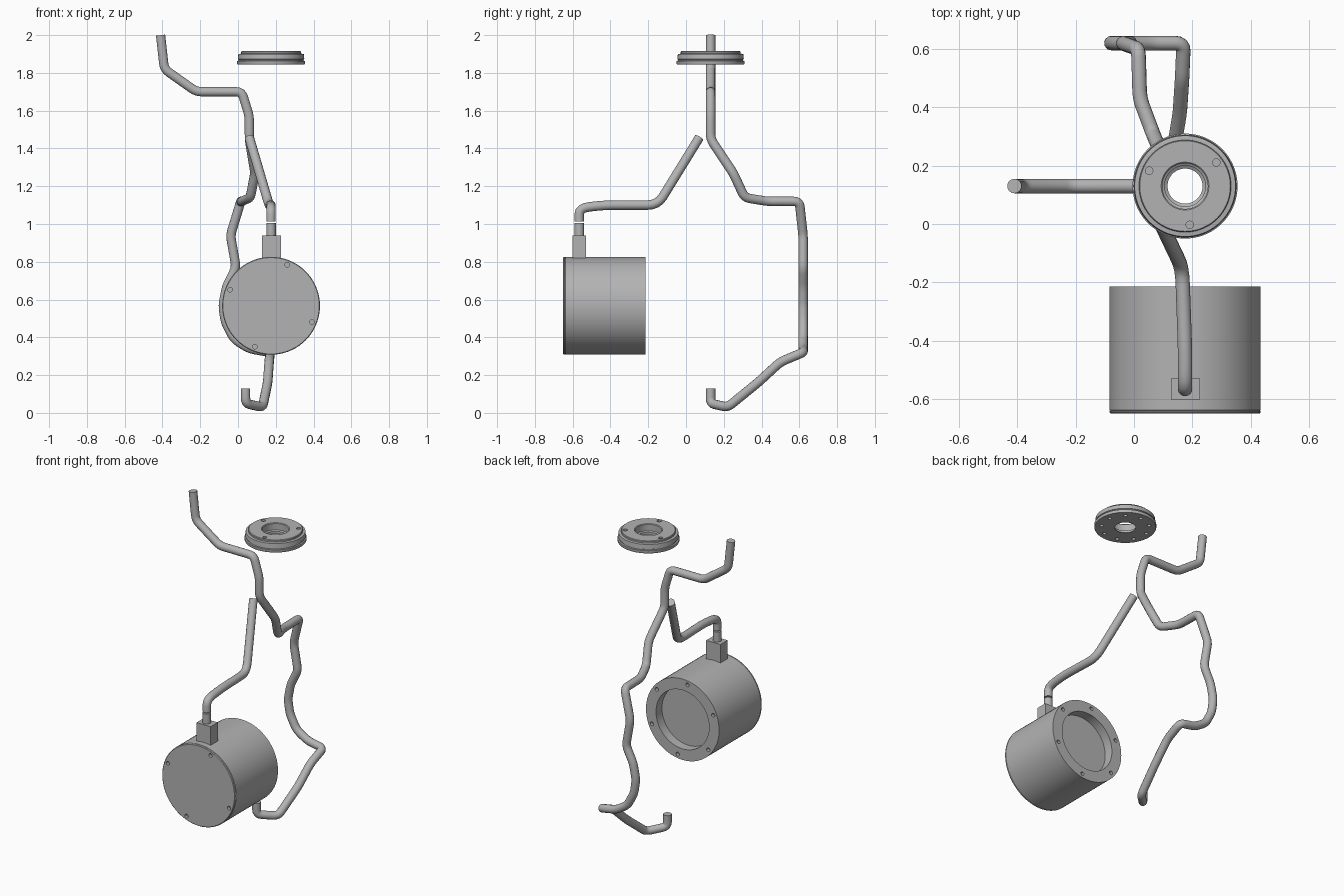
import bpy, bmesh
from math import sin, cos, radians, tau
from mathutils import Vector, Matrix

old = bpy.data.objects.get("Cube")
if old:
    bpy.data.objects.remove(old)

grey = bpy.data.materials.new("plain grey")
grey.use_nodes = True
colour = (0.45, 0.45, 0.45, 1)
grey.diffuse_color = colour
grey.node_tree.nodes["Principled BSDF"].inputs["Base Color"].default_value = colour


def select_only(obj):
    bpy.ops.object.select_all(action='DESELECT')
    obj.select_set(True)
    bpy.context.view_layer.objects.active = obj


def finish(obj, angle=30):
    if not obj.data.materials:
        obj.data.materials.append(grey)
    select_only(obj)
    bpy.ops.object.shade_smooth_by_angle(angle=radians(angle))


def mesh_object(name, bm, matrix=Matrix()):
    bmesh.ops.recalc_face_normals(bm, faces=bm.faces)
    bm.transform(matrix)
    mesh = bpy.data.meshes.new(name)
    bm.to_mesh(mesh)
    bm.free()
    mesh.materials.append(grey)
    obj = bpy.data.objects.new(name, mesh)
    bpy.context.collection.objects.link(obj)
    return obj


def lathe(name, profile, matrix, closed=False, steps=72):
    """Revolve (radius, height) points about the local z axis."""
    bm = bmesh.new()
    verts = [bm.verts.new((r, 0, h)) for r, h in profile]
    edges = [bm.edges.new(p) for p in zip(verts, verts[1:])]
    if closed:
        edges.append(bm.edges.new((verts[-1], verts[0])))
    bmesh.ops.spin(bm, geom=verts + edges, cent=(0, 0, 0), axis=(0, 0, 1),
                   angle=tau, steps=steps, use_duplicate=False)
    bmesh.ops.remove_doubles(bm, verts=bm.verts, dist=1e-4)
    return mesh_object(name, bm, matrix)


def drill(obj, matrix, rings):
    """Cut rings of blind holes: (count, first angle, ring radius, hole radius, height, depth)."""
    bm = bmesh.new()
    for count, start, ring, radius, height, depth in rings:
        for i in range(count):
            a = radians(start) + tau * i / count
            bmesh.ops.create_cone(bm, cap_ends=True, segments=16, radius1=radius,
                                  radius2=radius, depth=2 * depth,
                                  matrix=Matrix.Translation((ring * cos(a), ring * sin(a), height)))
    cutter = mesh_object("hole_cutter", bm, matrix)
    cutter.hide_render = True
    mod = obj.modifiers.new("holes", 'BOOLEAN')
    mod.operation, mod.solver, mod.object = 'DIFFERENCE', 'EXACT', cutter
    select_only(obj)
    bpy.ops.object.modifier_apply(modifier=mod.name)
    bpy.data.objects.remove(cutter)


def pipe(name, points, radius=0.025, fillet=0.03):
    """Round tube through the points with softened elbows."""
    pts = [Vector(p) for p in points]
    path = [pts[0]]
    for a, b, c in zip(pts, pts[1:], pts[2:]):
        p = b + (a - b).normalized() * min(fillet, (a - b).length * 0.45)
        q = b + (c - b).normalized() * min(fillet, (c - b).length * 0.45)
        for i in range(5):
            t = i / 4
            path.append(p * (1 - t) ** 2 + b * 2 * t * (1 - t) + q * t * t)
    path.append(pts[-1])
    curve = bpy.data.curves.new(name, 'CURVE')
    curve.dimensions = '3D'
    curve.bevel_depth = radius
    curve.bevel_resolution = 5
    curve.use_fill_caps = True
    spline = curve.splines.new('POLY')
    spline.points.add(len(path) - 1)
    for sp, co in zip(spline.points, path):
        sp.co = (*co, 1)
    obj = bpy.data.objects.new(name, curve)
    bpy.context.collection.objects.link(obj)
    select_only(obj)
    bpy.ops.object.convert(target='MESH')
    finish(bpy.context.object, 40)


# Long tube: upper hook, wrist bend, rear drop, side loop and lower hook
pipe("long_tube", [
    (-0.41, 0.13, 2.0), (-0.39, 0.13, 1.82), (-0.22, 0.13, 1.7), (0.02, 0.13, 1.7),
    (0.06, 0.13, 1.57), (0.06, 0.13, 1.45), (0.09, 0.25, 1.27), (0.065, 0.31, 1.14),
    (0.02, 0.43, 1.12), (0.015, 0.6, 1.12), (-0.04, 0.62, 0.94), (-0.01, 0.62, 0.77),
    (-0.06, 0.62, 0.67), (-0.08, 0.62, 0.57), (-0.067, 0.62, 0.48), (-0.02, 0.62, 0.39),
    (0.06, 0.62, 0.34), (0.17, 0.62, 0.32), (0.165, 0.5, 0.27), (0.157, 0.38, 0.16),
    (0.13, 0.22, 0.03), (0.04, 0.13, 0.05), (0.04, 0.13, 0.13)])

# Branch tube running to the drum
pipe("branch_tube", [
    (0.06, 0.07, 1.457), (0.165, -0.15, 1.1), (0.175, -0.43, 1.1),
    (0.175, -0.565, 1.085), (0.175, -0.565, 1.012)], fillet=0.055)

# Short stub and square fitting above the drum
pipe("drum_stub", [(0.175, -0.565, 0.93), (0.175, -0.565, 1.004)])
bm = bmesh.new()
bmesh.ops.create_cube(bm, size=1, matrix=Matrix.Translation((0.177, -0.565, 0.88))
                      @ Matrix.Diagonal((0.1, 0.072, 0.12, 1)))
mesh_object("square_fitting", bm)

# Drum: local z points to the front, local y points up
drum_frame = Matrix.Translation((0.175, -0.215, 0.567)) @ Matrix.Rotation(radians(90), 4, 'X')
R, L = 0.259, 0.435
drum = lathe("drum", [(0, 0.06), (0.188, 0.06), (0.188, 0), (R, 0), (R, L - 0.012),
                      (R - 0.003, L - 0.01), (R, L - 0.008), (R, L - 0.004),
                      (R - 0.004, L), (0, L)], drum_frame)
drill(drum, drum_frame, [(4, 68.5, 0.233, 0.012, L, 0.02),
                         (6, 38.5, 0.233, 0.012, 0, 0.02)])
finish(drum)

# Stepped flange ring
ring_frame = Matrix.Translation((0.175, 0.13, 1.845))
flange = lathe("flange_ring", [
    (0.06, 0), (0.178, 0), (0.18, 0.004), (0.18, 0.018), (0.172, 0.02), (0.172, 0.026),
    (0.176, 0.028), (0.173, 0.055), (0.158, 0.057), (0.158, 0.066), (0.155, 0.07),
    (0.082, 0.07), (0.078, 0.066), (0.078, 0.025), (0.07, 0.02), (0.07, 0.006)],
    ring_frame, closed=True)
drill(flange, ring_frame, [(3, 37, 0.134, 0.013, 0.07, 0.02),
                           (9, 10, 0.14, 0.011, 0, 0.015)])
finish(flange)
